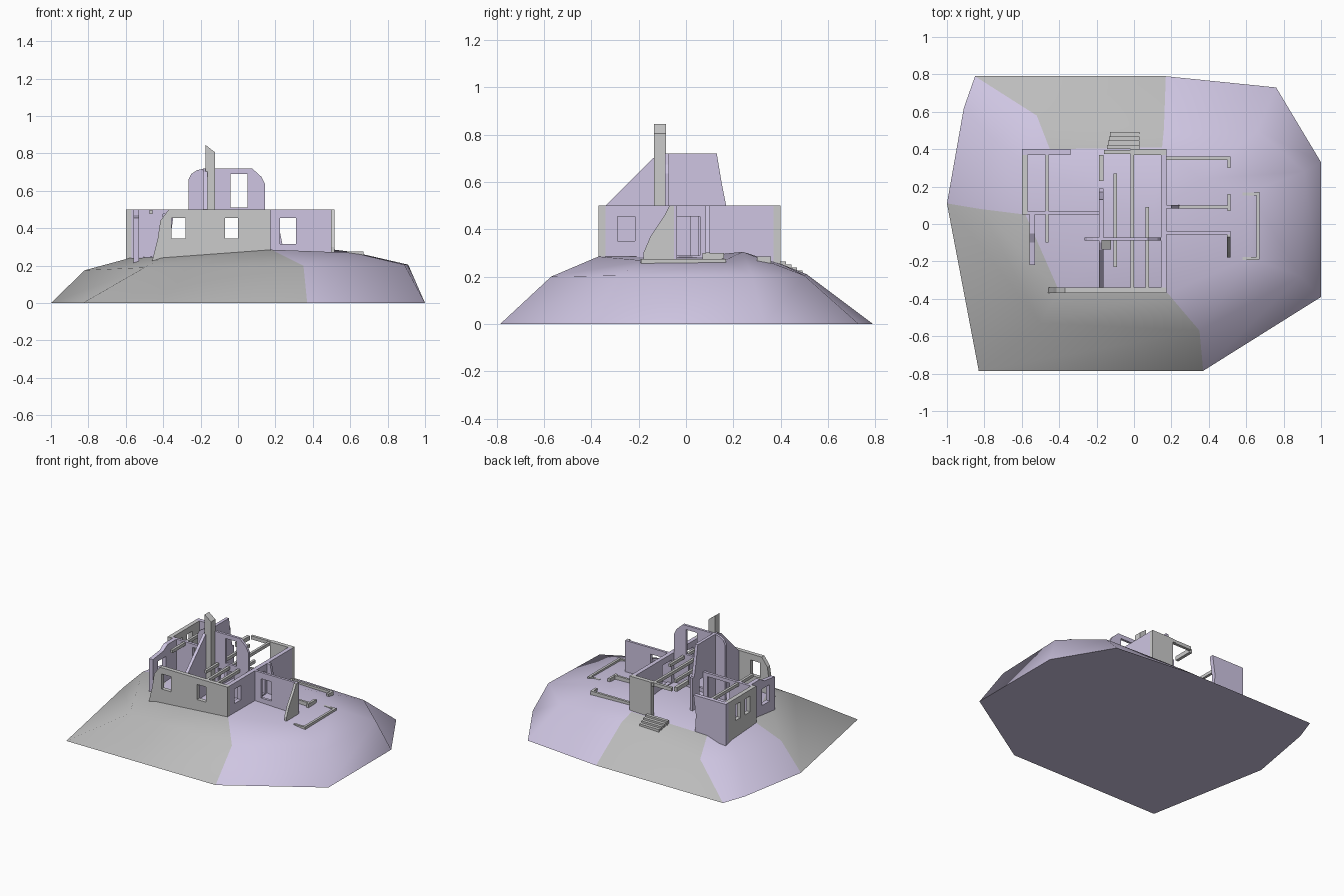
import bpy, bmesh, math

if "Cube" in bpy.data.objects:
    bpy.data.objects.remove(bpy.data.objects["Cube"])

lilac = bpy.data.materials.new("lilac")
lilac.diffuse_color = (0.62, 0.56, 0.76, 1)
lilac.use_nodes = True
lilac.node_tree.nodes["Principled BSDF"].inputs["Base Color"].default_value = lilac.diffuse_color
grey = bpy.data.materials.new("grey")
grey.diffuse_color = (0.5, 0.5, 0.5, 1)
grey.use_nodes = True
grey.node_tree.nodes["Principled BSDF"].inputs["Base Color"].default_value = grey.diffuse_color


def link(name, mesh, mat=None):
    ob = bpy.data.objects.new(name, mesh)
    bpy.context.collection.objects.link(ob)
    if mat:
        mesh.materials.append(mat)
    return ob


def rect(a, b, z0, z1):
    return [(a, z0), (b, z0), (b, z1), (a, z1)]


def wall(name, axis, pos, profile, holes=(), t=0.03, mat=None):
    """Upright slab: profile in (run, z), rectangular openings cut out."""
    cu = bpy.data.curves.new(name, 'CURVE')
    cu.dimensions, cu.fill_mode, cu.extrude = '2D', 'BOTH', t / 2
    for loop in [profile] + [rect(*h) for h in holes]:
        s = cu.splines.new('POLY')
        s.points.add(len(loop) - 1)
        for p, (u, v) in zip(s.points, loop):
            p.co = (u, v, 0, 1)
        s.use_cyclic_u = True
    tmp = bpy.data.objects.new(name + "_outline", cu)
    bpy.context.collection.objects.link(tmp)
    dg = bpy.context.evaluated_depsgraph_get()
    mesh = bpy.data.meshes.new_from_object(tmp.evaluated_get(dg))
    bpy.data.objects.remove(tmp)
    mesh.materials.clear()
    mesh.shade_flat()
    ob = link(name, mesh, mat)
    ob.rotation_euler = (math.pi / 2, 0, 0 if axis == 'x' else math.pi / 2)
    ob.location = (0, pos, 0) if axis == 'x' else (pos, 0, 0)
    return ob


def box(name, x0, x1, y0, y1, z0, z1, mat=None):
    bm = bmesh.new()
    bmesh.ops.create_cube(bm, size=1)
    for v in bm.verts:
        v.co = ((x0 + x1) / 2 + v.co.x * (x1 - x0), (y0 + y1) / 2 + v.co.y * (y1 - y0),
                (z0 + z1) / 2 + v.co.z * (z1 - z0))
    me = bpy.data.meshes.new(name)
    bm.to_mesh(me)
    bm.free()
    return link(name, me, mat)


# Hill: lofted from base outline to shoulder to plateau, closed underneath
rings = [
    [(-1, .11, 0), (-.91, .62, 0), (-.85, .79, 0), (.17, .79, 0), (.76, .73, 0),
     (1, .33, 0), (1, -.39, 0), (.37, -.785, 0), (-.83, -.785, 0)],
    [(-.82, .08, .175), (-.75, .45, .16), (-.52, .58, .15), (.16, .51, .21), (.66, .5, .205),
     (.91, .28, .205), (.89, -.28, .205), (.35, -.57, .2), (-.5, -.53, .19)],
    [(-.58, .05, .24), (-.55, .3, .235), (-.45, .4, .235), (.15, .41, .25), (.36, .24, .305),
     (.62, .17, .272), (.62, -.18, .268), (.18, -.37, .285), (-.4, -.36, .245)],
]
bm = bmesh.new()
loops = [[bm.verts.new(c) for c in r] for r in rings]
n = 9
for lo, hi in zip(loops, loops[1:]):
    for i in range(n):
        j = (i + 1) % n
        f = bm.faces.new((lo[j], lo[i], hi[i], hi[j]))
        f.material_index = 1 if i in (2, 7, 8) else 0
top = bm.verts.new((.1, .05, .285))
for i in range(n):
    bm.faces.new((loops[2][(i + 1) % n], loops[2][i], top))
bm.faces.new(loops[0])
bmesh.ops.recalc_face_normals(bm, faces=bm.faces)
me = bpy.data.meshes.new("hill")
bm.to_mesh(me)
bm.free()
hill = link("hill", me, lilac)
me.materials.append(grey)
bpy.ops.object.select_all(action='DESELECT')
hill.select_set(True)
bpy.context.view_layer.objects.active = hill
bpy.ops.object.shade_smooth_by_angle(angle=math.radians(65))

# Main block walls
wall("front_wall", 'x', -.355, [(-.46, .22), (.175, .22), (.175, .5), (-.37, .5), (-.415, .44), (-.43, .34)],
     [(-.355, -.28, .345, .455), (-.07, 0, .345, .455)])
wall("right_wall", 'y', .16, rect(-.34, .37, .23, .5),
     [(-.29, -.215, .35, .455), (-.04, .06, .29, .455)], mat=lilac)
wall("back_wall", 'x', .385, rect(.0, .175, .22, .5))
box("back_lintel", -.16, .0, .375, .395, .475, .5)

# Tall ruined gable walls and chimney
wall("arched_wall", 'x', -.08,
     [(-.265, .24), (.145, .24), (.145, .635), (.125, .675), (.075, .72), (-.18, .72),
      (-.22, .71), (-.25, .69), (-.265, .66)],
     [(-.04, .05, .51, .69), (-.1, .03, .3, .46)], t=.018, mat=lilac)
wall("gable_wall", 'y', -.175,
     [(-.34, .24), (.19, .24), (.19, .5), (.17, .5), (.15, .6), (.13, .72), (-.1, .72), (-.14, .7), (-.34, .5)],
     [(.02, .11, .28, .46)], t=.022, mat=lilac)
box("inner_beam", -.186, -.164, .23, .37, .47, .5)
wall("chimney", 'x', -.11, [(-.173, .25), (-.122, .25), (-.122, .805), (-.173, .845)], t=.05)

# Left rear wing
wall("left_back_wall", 'x', .385, [(-.6, .2), (-.35, .2), (-.36, .36), (-.34, .5), (-.6, .5)], mat=lilac)
wall("left_wall", 'y', -.585, rect(.05, .37, .2, .5),
     [(.12, .18, .34, .455), (.23, .29, .34, .455)])
wall("cross_wall", 'x', .06, rect(-.57, -.185, .22, .5), [(-.4, -.22, .27, .475)], t=.02, mat=lilac)
wall("broken_side_wall", 'y', -.545, [(-.22, .2), (.05, .2), (.05, .5), (-.05, .5), (-.1, .47), (-.22, .455)],
     [(-.16, -.07, .3, .42)], mat=lilac)

# Right wing: one standing wall, ruined end, low foundations
wall("right_wing_front", 'x', -.047, rect(.175, .515, .25, .5), [(.225, .31, .315, .455)], t=.018, mat=lilac)
wall("right_wing_end", 'y', .507,
     [(-.18, .25), (-.05, .25), (-.05, .5), (-.07, .5), (-.09, .46), (-.15, .37), (-.18, .3)], t=.018)
wall("right_wing_stub", 'x', .092, [(.175, .25), (.25, .25), (.22, .4), (.2, .5), (.175, .5)], t=.02, mat=lilac)
box("foundation_middle", .175, .515, .084, .1, .26, .302)
box("foundation_back", .175, .515, .343, .36, .25, .285)
for i, (a, b) in enumerate([(.07, .16), (.3, .36)]):
    box(f"foundation_end_{i}", .5, .517, a, b, .25, .3 - .015 * i)

# Roof beams
for i, (x, a, b) in enumerate([(-.1, -.23, .27), (-.01, -.37, .4), (.07, -.35, .09), (-.465, -.1, .38)]):
    box(f"beam_{i}", x - .009, x + .009, a, b, .475, .497)

# Terrace kerb and back steps
box("terrace_kerb", .655, .672, -.19, .17, .25, .275)
for i, y in enumerate((-.185, .16)):
    box(f"terrace_side_{i}", .58, .66, y - .008, y + .008, .25, .275)
for i in range(4):
    box(f"step_{i}", -.145 + .006 * i, .03, .4 + .023 * i, .423 + .023 * i, .19, .265 - .013 * i)
